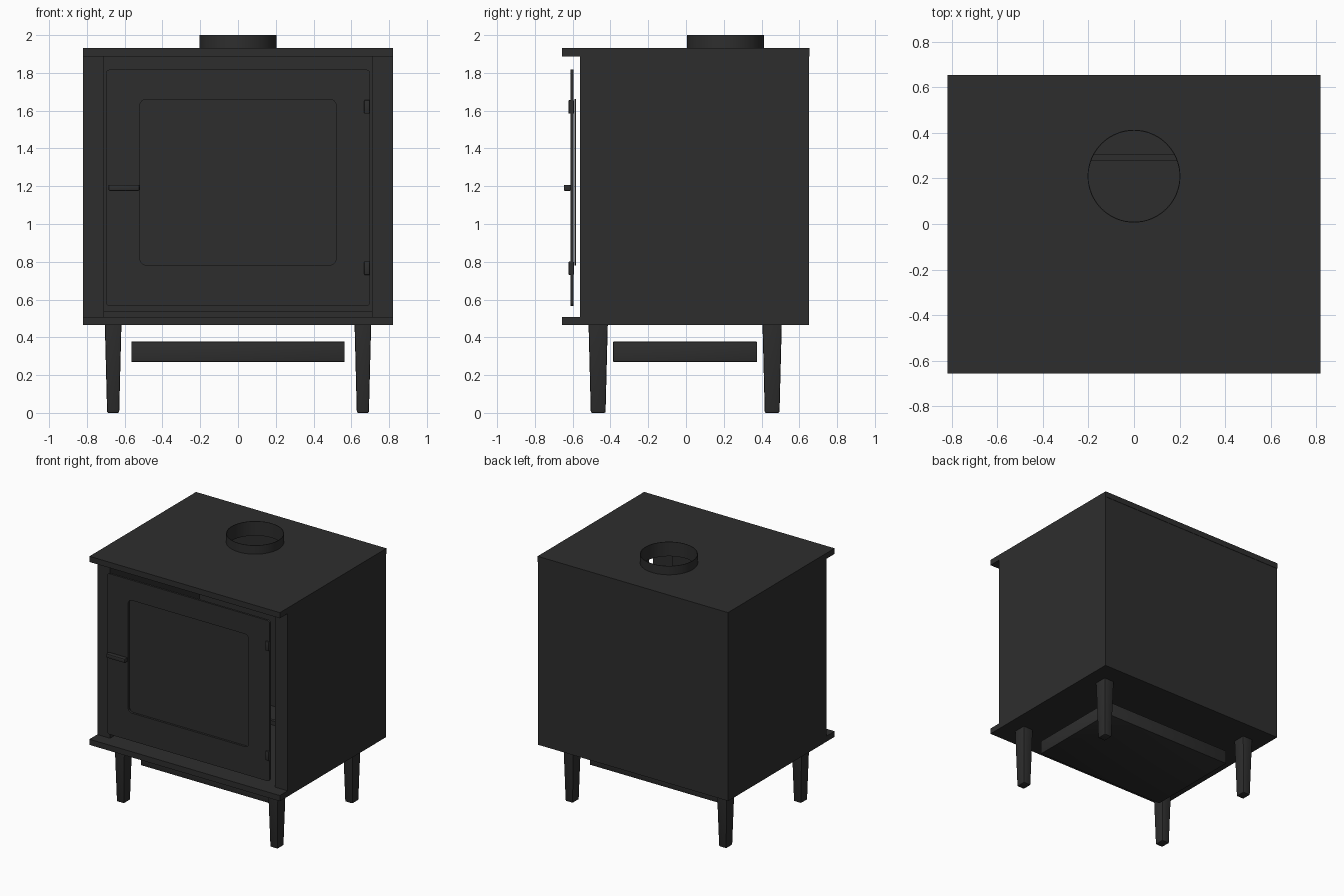
import bpy, bmesh, math
from mathutils import Vector

if "Cube" in bpy.data.objects:
    bpy.data.objects.remove(bpy.data.objects["Cube"])

iron = bpy.data.materials.new("black_iron")
iron.diffuse_color = (0.027, 0.027, 0.027, 1)
iron.use_nodes = True
iron.node_tree.nodes["Principled BSDF"].inputs["Base Color"].default_value = iron.diffuse_color


def finish(name, bm, smooth=False):
    bmesh.ops.recalc_face_normals(bm, faces=bm.faces)
    me = bpy.data.meshes.new(name)
    bm.to_mesh(me)
    bm.free()
    ob = bpy.data.objects.new(name, me)
    bpy.context.collection.objects.link(ob)
    me.materials.append(iron)
    if smooth:
        bpy.context.view_layer.objects.active = ob
        bpy.ops.object.select_all(action='DESELECT')
        ob.select_set(True)
        bpy.ops.object.shade_smooth_by_angle(angle=math.radians(35))
    return ob


def box(name, x0, x1, y0, y1, z0, z1, bevel=0.0):
    bm = bmesh.new()
    bmesh.ops.create_cube(bm, size=1)
    for v in bm.verts:
        v.co = ((x0 + x1) / 2 + v.co.x * (x1 - x0),
                (y0 + y1) / 2 + v.co.y * (y1 - y0),
                (z0 + z1) / 2 + v.co.z * (z1 - z0))
    if bevel:
        bmesh.ops.bevel(bm, geom=bm.edges[:], offset=bevel, segments=2,
                        profile=0.5, affect='EDGES')
    return finish(name, bm, bool(bevel))


def slab(name, loops, start, thick, axis):
    """Outline (plus holes) filled, then extruded along y or z."""
    bm = bmesh.new()
    for loop in loops:
        vs = [bm.verts.new((a, start, b) if axis == 'y' else (a, b, start))
              for a, b in loop]
        for i, v in enumerate(vs):
            bm.edges.new((v, vs[(i + 1) % len(vs)]))
    bmesh.ops.triangle_fill(bm, use_beauty=True, use_dissolve=False, edges=bm.edges[:])
    ext = bmesh.ops.extrude_face_region(bm, geom=bm.faces[:], use_keep_orig=True)
    move = Vector((0, thick, 0)) if axis == 'y' else Vector((0, 0, thick))
    bmesh.ops.translate(bm, vec=move,
                        verts=[g for g in ext['geom'] if isinstance(g, bmesh.types.BMVert)])
    return finish(name, bm, True)


def circle(cx, cy, r, n=64):
    return [(cx + r * math.cos(2 * math.pi * i / n),
             cy + r * math.sin(2 * math.pi * i / n)) for i in range(n)]


def rect(x0, x1, y0, y1, r=0.0, n=6):
    if not r:
        return [(x0, y0), (x1, y0), (x1, y1), (x0, y1)]
    pts = []
    for cx, cy, a in ((x1 - r, y1 - r, 0), (x0 + r, y1 - r, 90),
                      (x0 + r, y0 + r, 180), (x1 - r, y0 + r, 270)):
        for i in range(n + 1):
            t = math.radians(a + 90 * i / n)
            pts.append((cx + r * math.cos(t), cy + r * math.sin(t)))
    return pts


# Firebox walls: U-shaped section, open at the front
slab("firebox_walls", [[(-.82, -.56), (-.71, -.56), (-.71, .54), (.71, .54),
                        (.71, -.56), (.82, -.56), (.82, .652), (-.82, .652)]],
     .508, 1.38, 'z')

# Top and bottom plates overhanging the front
slab("top_plate", [rect(-.82, .82, -.656, .655), circle(0, .21, .201)], 1.888, .044, 'z')
box("bottom_plate", -.82, .82, -.656, .652, .464, .508)

# Thin flue collar
slab("flue_collar", [circle(0, .21, .204), circle(0, .21, .2)], 1.89, .11, 'z')

# Low log rail on the firebox floor
box("log_rail", -.71, .71, .28, .305, .508, .54)

# Door frame with rounded window opening, and glass behind it
slab("door_frame", [rect(-.70, .70, .566, 1.817, .02),
                    rect(-.52, .52, .783, 1.66, .035)], -.611, .016, 'y')
slab("door_glass", [rect(-.522, .522, .78, 1.662, .035)], -.59, .008, 'y')

# Hinges and handle
for label, z in (("lower", .766), ("upper", 1.62)):
    box(label + "_hinge", .668, .698, -.622, -.593, z - .036, z + .036, .005)
box("door_handle", -.685, -.522, -.647, -.61, 1.175, 1.207, .006)

# Ash tray hanging under the body
box("ash_tray", -.565, .565, -.386, .376, .27, .377, .003)


# Tapered legs with chamfered corners
def leg(name, x, y):
    bm = bmesh.new()
    bmesh.ops.create_cube(bm, size=2)
    for v in bm.verts:
        top = v.co.z > 0
        v.co = (x + v.co.x * (.044 if top else .032),
                y + v.co.y * (.051 if top else .039), .47 if top else 0)
    edges = [e for e in bm.edges if max(v.co.z for v in e.verts) > .1
             and min(v.co.z for v in e.verts) < .1
             or max(v.co.z for v in e.verts) < .1]
    bmesh.ops.bevel(bm, geom=edges, offset=.007, segments=2, profile=0.5, affect='EDGES')
    finish(name, bm, True)


for side, x in (("left", -.661), ("right", .661)):
    leg("front_leg_" + side, x, -.465)
    leg("back_leg_" + side, x, .456)
